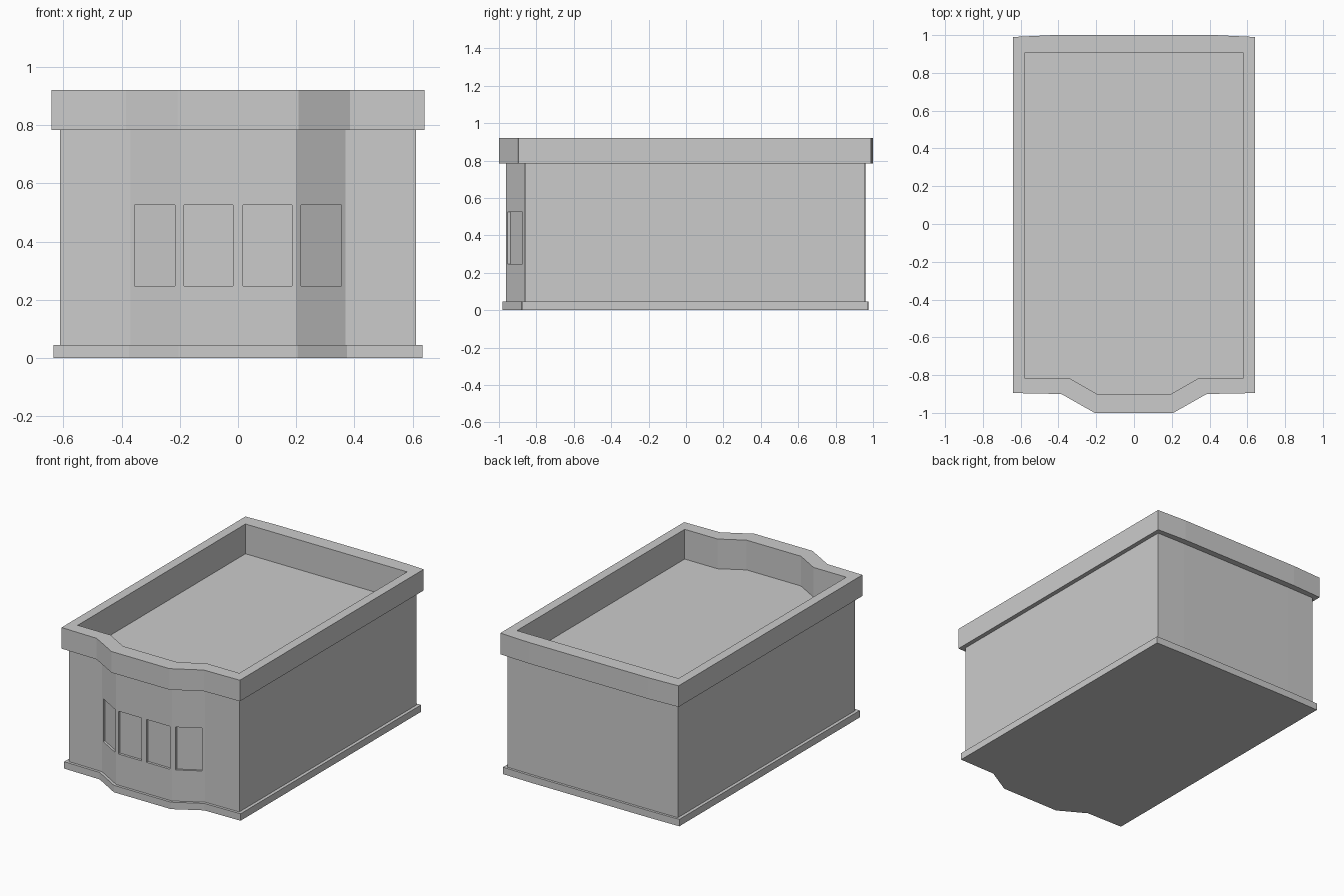
import bpy, bmesh

if "Cube" in bpy.data.objects:
    bpy.data.objects.remove(bpy.data.objects["Cube"])


def outline(half):
    """Mirror the right half (front to back) into a full plan outline."""
    return half + [(-x, y) for x, y in reversed(half)]


def add_loft(bm, rings):
    """Closed solid through (plan outline, z) rings."""
    loops = [[bm.verts.new((x, y, z)) for x, y in pts] for pts, z in rings]
    n = len(loops[0])
    for a, b in zip(loops, loops[1:]):
        for i in range(n):
            j = (i + 1) % n
            bm.faces.new((a[i], a[j], b[j], b[i]))
    bm.faces.new(loops[0][::-1])
    bm.faces.new(loops[-1])


def make_object(name, bm):
    bmesh.ops.recalc_face_normals(bm, faces=bm.faces)
    mesh = bpy.data.meshes.new(name)
    bm.to_mesh(mesh)
    bm.free()
    obj = bpy.data.objects.new(name, mesh)
    bpy.context.collection.objects.link(obj)
    return obj


# Plan outlines with the projecting front bay
plinth = outline([(0.205, -0.98), (0.375, -0.882), (0.633, -0.878), (0.633, 0.972), (0.42, 0.976)])
wall = outline([(0.2, -0.963), (0.37, -0.865), (0.612, -0.861), (0.612, 0.957), (0.41, 0.96)])
parapet = outline([(0.208, -1.0), (0.385, -0.9), (0.64, -0.895), (0.64, 0.99), (0.43, 1.0)])
inner = outline([(0.195, -0.9), (0.345, -0.815), (0.58, -0.815), (0.58, 0.905), (0.4, 0.905)])

# Plinth, walls, parapet and sunken roof as one stepped shell
bm = bmesh.new()
add_loft(bm, [(plinth, 0), (plinth, 0.045), (wall, 0.045), (wall, 0.783),
              (parapet, 0.783), (parapet, 0.92), (inner, 0.92), (inner, 0.727)])
shell = make_object("building_shell", bm)


# Shallow window recesses following the bay face
def bay_y(x):
    return -0.963 + max(0, abs(x) - 0.2) * 0.098 / 0.17


bm = bmesh.new()
for x0, x1 in ((0.018, 0.185), (0.217, 0.355)):
    for s in (-1, 1):
        a, b = s * x0, s * x1
        pts = [(a, bay_y(a) - 0.03), (b, bay_y(b) - 0.03),
               (b, bay_y(b) + 0.016), (a, bay_y(a) + 0.016)]
        add_loft(bm, [(pts, 0.247), (pts, 0.525)])
cutter = make_object("window_cutter", bm)
cutter.hide_render = True
cutter.display_type = 'WIRE'

recess = shell.modifiers.new("window_recesses", 'BOOLEAN')
recess.operation = 'DIFFERENCE'
recess.solver = 'EXACT'
recess.object = cutter
